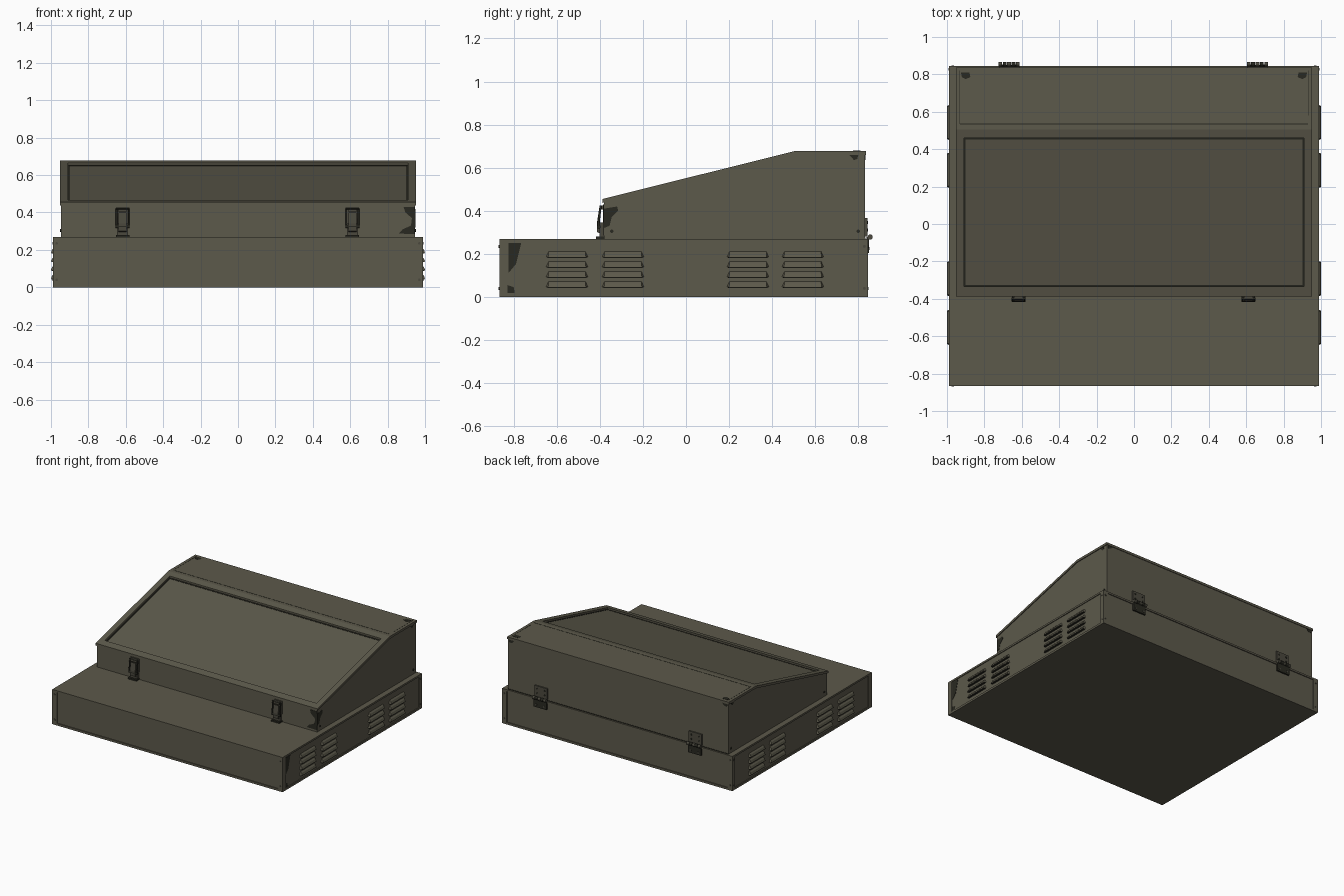
import bpy, bmesh, math
from mathutils import Vector

cube = bpy.data.objects.get("Cube")
if cube:
    bpy.data.objects.remove(cube, do_unlink=True)


def material(name, rgb):
    m = bpy.data.materials.new(name)
    m.use_nodes = True
    m.diffuse_color = (*rgb, 1)
    m.node_tree.nodes["Principled BSDF"].inputs["Base Color"].default_value = (*rgb, 1)
    return m


olive = material("olive paint", (0.107, 0.100, 0.070))
metal = material("worn olive metal", (0.070, 0.066, 0.048))
dark = material("dark bare metal", (0.022, 0.022, 0.015))


def finish(name, bm, mat):
    bmesh.ops.recalc_face_normals(bm, faces=bm.faces)
    mesh = bpy.data.meshes.new(name)
    bm.to_mesh(mesh)
    bm.free()
    mesh.materials.append(mat)
    ob = bpy.data.objects.new(name, mesh)
    bpy.context.collection.objects.link(ob)
    return ob


def prism(name, pts, axis, lo, hi, mat=olive):
    """Extrude a 2D outline along an axis (0, 1 or 2)."""
    bm = bmesh.new()

    def at(p, d):
        v = list(p)
        v.insert(axis, d)
        return v
    face = bm.faces.new([bm.verts.new(at(p, lo)) for p in pts])
    out = bmesh.ops.extrude_face_region(bm, geom=[face])
    for v in out["geom"]:
        if isinstance(v, bmesh.types.BMVert):
            v.co[axis] = hi
    return finish(name, bm, mat)


def box(name, x, y, z, mat=olive):
    return prism(name, [(x[0], y[0]), (x[1], y[0]), (x[1], y[1]), (x[0], y[1])], 2, *z, mat)


def hull(name, pts, mat=olive):
    bm = bmesh.new()
    for p in pts:
        bm.verts.new(p)
    bmesh.ops.convex_hull(bm, input=bm.verts)
    return finish(name, bm, mat)


def rod(name, centre, axis, radius, length, mat=olive):
    bm = bmesh.new()
    bmesh.ops.create_cone(bm, cap_ends=True, segments=12, radius1=radius,
                          radius2=radius, depth=length)
    turn = Vector((0, 0, 1)).rotation_difference(Vector(axis)).to_matrix()
    bmesh.ops.rotate(bm, verts=bm.verts, matrix=turn)
    bmesh.ops.translate(bm, verts=bm.verts, vec=centre)
    return finish(name, bm, mat)


# Base: recessed core between plates and corner posts
W, FRONT, BACK, TOP = 0.99, -0.867, 0.845, 0.27
box("base_core", (-0.984, 0.984), (FRONT + 0.007, BACK - 0.007), (0.01, 0.26))
box("base_bottom_plate", (-W, W), (FRONT, BACK), (0, 0.016))
box("base_top_plate", (-W, W), (FRONT, BACK), (0.256, TOP))
for s in (-1, 1):
    xs = sorted((s * 0.95, s * W))
    box("front_corner_post", xs, (FRONT, -0.83), (0.016, 0.256))
    box("back_corner_post", xs, (0.81, BACK), (0.016, 0.256))
    for z in (0.04, 0.235):
        rod("base_rivet", (s * 0.97, FRONT, z), (0, 1, 0), 0.007, 0.006, metal)
        rod("base_rivet", (s * 0.97, BACK, z), (0, 1, 0), 0.007, 0.006, metal)
        rod("base_side_rivet", (s * W, 0.828, z), (1, 0, 0), 0.007, 0.006, metal)

# Louvres: four banks of four on each side
for s in (-1, 1):
    for y in (-0.65, -0.39, 0.19, 0.445):
        e = y + 0.195
        for z in (0.047, 0.093, 0.139, 0.185):
            hull("louvre", [(s * 0.983, y, z), (s * 0.983, e, z),
                            (s * 0.983, y + 0.012, z + 0.026), (s * 0.983, e - 0.012, z + 0.026),
                            (s * 0.994, y + 0.012, z + 0.015), (s * 0.994, e - 0.012, z + 0.015),
                            (s * 1.0, y + 0.010, z), (s * 1.0, e - 0.010, z)])
            box("louvre_slot", sorted((s * 0.983, s * 0.998)), (y + 0.006, e - 0.006),
                (z - 0.005, z), dark)

# Lid body and the framed roof above it
LF, LB, RIDGE = -0.387, 0.836, 0.505


def slope(y):
    return 0.455 + (y - LF) / (RIDGE - LF) * 0.222


body_top = [(y, slope(y) - 0.015) for y in (-0.38, RIDGE)]
prism("lid_body", [(-0.38, TOP)] + body_top + [(0.832, 0.662), (0.832, TOP)],
      0, -0.947, 0.947)


def sheet(name, y0, y1, x0, x1, lift=0.0, thick=0.018, mat=olive):
    ys = [y0] + ([RIDGE] if y0 < RIDGE < y1 else []) + [y1]
    upper = [(y, slope(min(y, RIDGE)) + lift) for y in ys]
    prism(name, upper + [(y, z - thick) for y, z in reversed(upper)], 0, x0, x1, mat)


sheet("roof_front_rail", LF, -0.335, -0.91, 0.91)
sheet("roof_rear_plate", 0.46, LB, -0.91, 0.91)
sheet("roof_left_rail", LF, LB, 0.91, 0.953)
sheet("roof_right_rail", LF, LB, -0.953, -0.91)

# Dark gap around the sloping panel
for x in (-0.91, 0.902):
    sheet("panel_side_gap", -0.335, 0.46, x, x + 0.008, -0.013, 0.003, dark)
for y in (-0.335, 0.452):
    sheet("panel_cross_gap", y, y + 0.008, -0.91, 0.91, -0.013, 0.003, dark)

# Fine seams on the flat roof
box("roof_seam", (-0.93, 0.93), (0.533, 0.537), (0.676, 0.678), dark)
box("roof_right_seam", (-0.932, -0.929), (0.535, 0.82), (0.676, 0.678), dark)
box("roof_left_seam", (0.929, 0.932), (0.58, 0.82), (0.676, 0.678), dark)
box("lid_back_seam", (-0.947, 0.947), (0.83, 0.834), (TOP, 0.275), dark)

# Lid rivets
for s in (-1, 1):
    for y in (-0.345, 0.80):
        rod("lid_rivet", (s * 0.947, y, 0.305), (1, 0, 0), 0.008, 0.008, dark)

# Worn paint patches
prism("base_side_wear", [(-0.825, 0.25), (-0.765, 0.25), (-0.78, 0.19), (-0.79, 0.15),
                         (-0.80, 0.14), (-0.825, 0.11)], 0, 0.983, 0.986, dark)
prism("base_low_wear", [(-0.828, 0.055), (-0.80, 0.045), (-0.795, 0.018), (-0.828, 0.018)],
      0, 0.983, 0.986, dark)
prism("lid_side_wear", [(-0.38, 0.41), (-0.32, 0.42), (-0.315, 0.40), (-0.345, 0.37),
                        (-0.355, 0.33), (-0.38, 0.32)], 0, 0.946, 0.949, dark)
prism("lid_front_wear", [(0.947, 0.43), (0.885, 0.43), (0.895, 0.40), (0.93, 0.37),
                         (0.925, 0.33), (0.88, 0.31), (0.86, 0.287), (0.947, 0.285)],
      1, -0.382, -0.379, dark)
for s in (-1, 1):
    prism("roof_corner_wear", [(s * 0.925, 0.81), (s * 0.88, 0.81), (s * 0.875, 0.785),
                               (s * 0.90, 0.775), (s * 0.92, 0.785)], 2, 0.676, 0.679, dark)
    prism("back_corner_wear", [(s * 0.94, 0.658), (s * 0.895, 0.658), (s * 0.91, 0.64),
                               (s * 0.935, 0.635)], 1, 0.831, 0.834, dark)
    prism("side_corner_wear", [(0.76, 0.658), (0.80, 0.658), (0.795, 0.64), (0.78, 0.635)],
          0, s * 0.946, s * 0.949, dark)


# Front latches: plate, wire loop, lever and foot
def latch(x):
    box("latch_plate", (x - 0.036, x + 0.036), (-0.386, -0.38), (0.33, 0.43), metal)
    box("latch_hook", (x - 0.024, x + 0.024), (-0.402, -0.386), (0.405, 0.425), metal)
    for s in (-1, 1):
        rod("latch_loop_side", (x + s * 0.033, -0.402, 0.377), (0, 0.12, 1), 0.005, 0.09, dark)
    rod("latch_loop_top", (x, -0.398, 0.42), (1, 0, 0), 0.005, 0.072, dark)
    prism("latch_lever", [(-0.39, 0.29), (-0.412, 0.30), (-0.414, 0.34), (-0.405, 0.40),
                          (-0.399, 0.40), (-0.398, 0.30)], 0, x - 0.022, x + 0.022, metal)
    rod("latch_pivot", (x, -0.405, 0.325), (1, 0, 0), 0.009, 0.074, dark)
    box("latch_body", (x - 0.03, x + 0.03), (-0.402, -0.38), (0.28, 0.345), metal)
    box("latch_foot", (x - 0.036, x + 0.036), (-0.418, -0.38), (TOP, 0.281), dark)


for x in (-0.617, 0.612):
    latch(x)


# Back hinges: upper leaf, knuckles and lower leaf
def hinge(x):
    box("hinge_upper_leaf", (x - 0.055, x + 0.055), (0.832, 0.842), (0.28, 0.367), metal)
    for i in range(5):
        cx = x + (i - 2) * 0.0235
        rod("hinge_knuckle", (cx, 0.855, 0.278), (1, 0, 0), 0.012, 0.02,
            dark if i % 2 else metal)
    box("hinge_lower_leaf", (x - 0.055, x + 0.055), (0.838, 0.85), (0.205, 0.278), dark)
    for s in (-1, 1):
        for z in (0.31, 0.345):
            rod("hinge_screw", (x + s * 0.033, 0.842, z), (0, 1, 0), 0.007, 0.006, dark)
        rod("hinge_lower_screw", (x + s * 0.033, 0.85, 0.225), (0, 1, 0), 0.007, 0.006, metal)


for x in (-0.668, 0.66):
    hinge(x)
